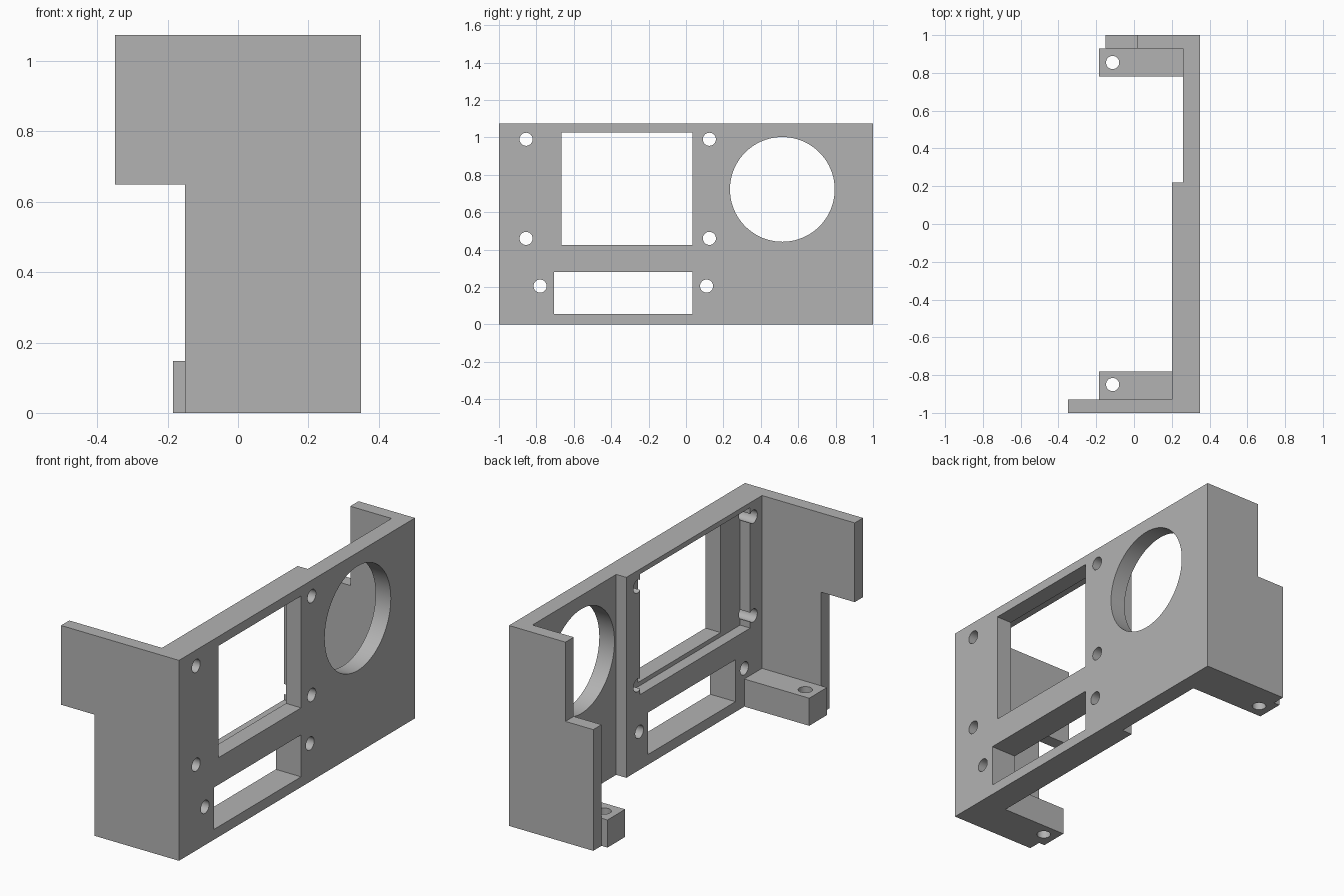
import bpy, bmesh, math
from mathutils import Matrix, Vector

if "Cube" in bpy.data.objects:
    bpy.data.objects.remove(bpy.data.objects["Cube"], do_unlink=True)

HEIGHT = 1.075

grey = bpy.data.materials.new("plain grey")
grey.use_nodes = True
grey.diffuse_color = (0.45, 0.45, 0.45, 1)
grey.node_tree.nodes["Principled BSDF"].inputs["Base Color"].default_value = grey.diffuse_color


def finish(name, bm):
    bmesh.ops.recalc_face_normals(bm, faces=bm.faces)
    mesh = bpy.data.meshes.new(name)
    bm.to_mesh(mesh)
    bm.free()
    mesh.materials.append(grey)
    obj = bpy.data.objects.new(name, mesh)
    bpy.context.collection.objects.link(obj)
    return obj


def prism(name, outline, height):
    bm = bmesh.new()
    face = bm.faces.new([bm.verts.new((x, y, 0)) for x, y in outline])
    top = bmesh.ops.extrude_face_region(bm, geom=[face])["geom"]
    verts = [v for v in top if isinstance(v, bmesh.types.BMVert)]
    bmesh.ops.translate(bm, verts=verts, vec=(0, 0, height))
    return finish(name, bm)


def box(name, x, y, z):
    bm = bmesh.new()
    centre = Vector([sum(r) / 2 for r in (x, y, z)])
    size = [r[1] - r[0] for r in (x, y, z)]
    bmesh.ops.create_cube(bm, size=1, matrix=Matrix.LocRotScale(centre, None, size))
    return finish(name, bm)


def rod(name, centre, radius, axis="Z", segments=32):
    bm = bmesh.new()
    turn = Matrix.Rotation(math.pi / 2, 4, "Y") if axis == "X" else Matrix()
    bmesh.ops.create_cone(bm, cap_ends=True, segments=segments, radius1=radius, radius2=radius,
                          depth=0.6, matrix=Matrix.Translation(centre) @ turn)
    return finish(name, bm)


def cut(target, cutter):
    cutter.hide_render = True
    mod = target.modifiers.new("cut", "BOOLEAN")
    mod.operation = "DIFFERENCE"
    mod.solver = "EXACT"
    mod.object = cutter
    bpy.context.view_layer.objects.active = target
    bpy.ops.object.modifier_apply(modifier=mod.name)
    bpy.data.objects.remove(cutter, do_unlink=True)


# Face plate with both end walls, as one extruded plan outline
body = prism("panel_body", [(-.35, -1), (.35, -1), (.35, 1), (-.15, 1), (-.15, .93),
                            (.26, .93), (.26, .22), (.2, .22), (.2, -.93), (-.35, -.93)], HEIGHT)

# Notches in the end walls
cut(body, box("front_wall_notch", (-.5, -.15), (-1.1, -.85), (-.1, .65)))
cut(body, box("back_wall_notch", (-.3, .015), (.85, 1.1), (.65, 1.2)))

# Display window with a rear pocket, and the lower slot
cut(body, box("display_window", (.1, .5), (-.665, .035), (.425, 1.025)))
cut(body, box("display_pocket", (.1, .26), (-.83, .103), (.402, 1.048)))
cut(body, box("lower_slot", (.1, .5), (-.705, .035), (.055, .28)))

# Large round opening
cut(body, rod("round_opening", (.3, .515, .722), .28, "X", 80))

# Screw holes around the display and beside the slot
for y, z in [(-.855, .46), (-.855, .99), (.125, .46), (.125, .99), (-.78, .205), (.11, .205)]:
    cut(body, rod("screw_hole", (.3, y, z), .035, "X"))

# Drilled mounting tabs at the foot of each wall
tabs = [box("front_tab", (-.185, .2), (-.93, -.78), (0, .148)),
        box("back_tab", (-.185, .26), (.78, .93), (0, .148))]
for tab, y in zip(tabs, (-.85, .855)):
    cut(tab, rod("tab_hole", (-.113, y, 0), .035))

# Smooth bores, crisp edges
bpy.ops.object.select_all(action="DESELECT")
for obj in [body] + tabs:
    obj.select_set(True)
    bpy.context.view_layer.objects.active = obj
bpy.ops.object.shade_smooth_by_angle(angle=math.radians(30))
